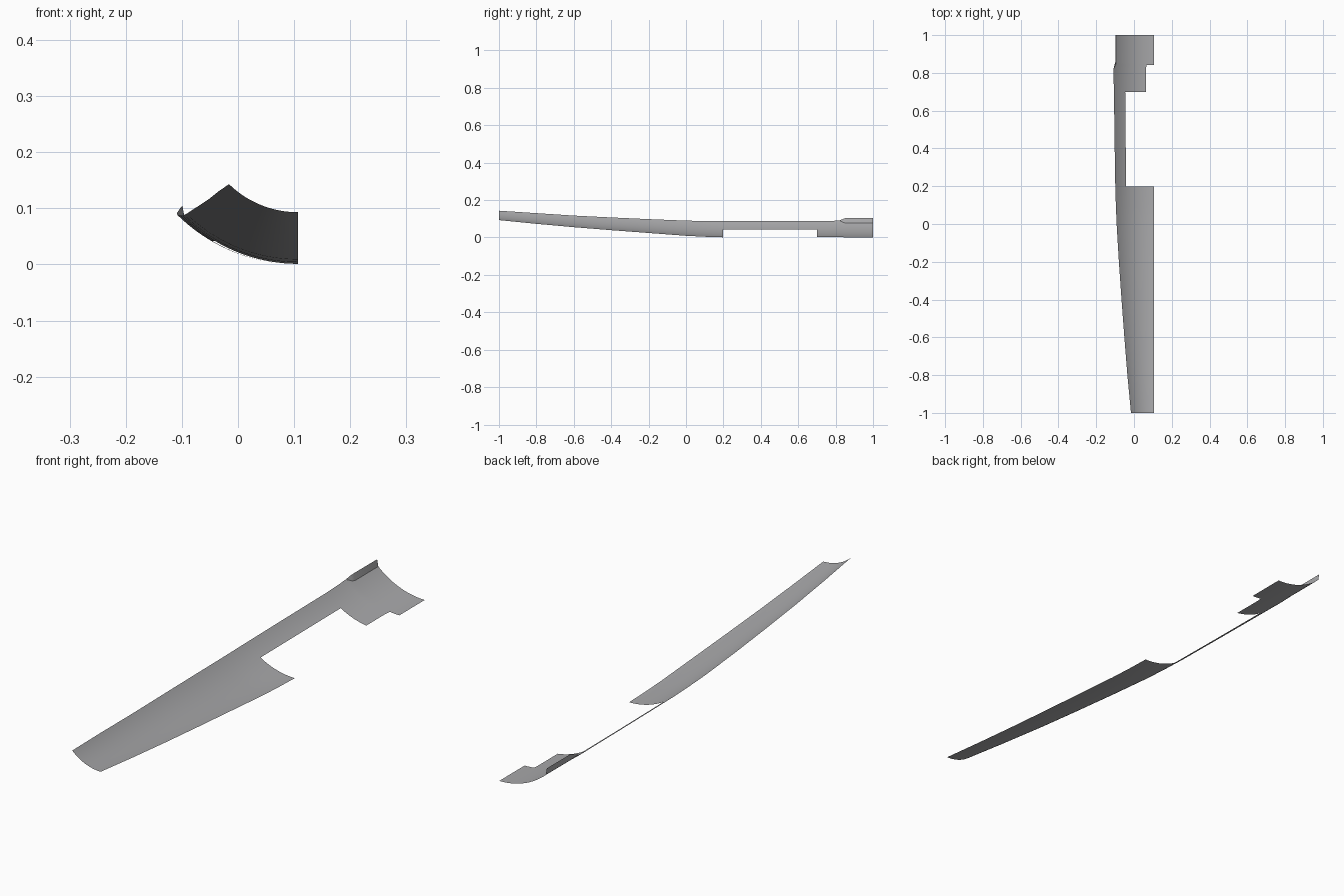
import bpy, bmesh, math

if "Cube" in bpy.data.objects:
    bpy.data.objects.remove(bpy.data.objects["Cube"])

# Stations along the length: y, outer-edge x, outer-edge z, keel z
STATIONS = [
    (-1.0, -.016, .143, .093), (-.8, -.035, .130, .073), (-.6, -.051, .117, .055),
    (-.4, -.066, .107, .039), (-.2, -.080, .098, .024), (0, -.092, .090, .009),
    (.1, -.096, .088, .004), (.198, -.099, .087, .001), (.45, -.103, .087, 0),
    (.70, -.106, .087, 0), (.77, -.108, .088, 0), (.82, -.109, .091, 0),
    (.843, -.097, .080, 0), (.855, -.094, .077, 0), (1.0, -.094, .077, 0)]
KEEL_X, COLS = .107, 25

grey = bpy.data.materials.new("mid_grey")
grey.diffuse_color = (.40, .40, .41, 1)
grey.use_nodes = True
grey.node_tree.nodes["Principled BSDF"].inputs["Base Color"].default_value = grey.diffuse_color


def finish(name, bm):
    mesh = bpy.data.meshes.new(name)
    bm.to_mesh(mesh)
    bm.free()
    mesh.materials.append(grey)
    obj = bpy.data.objects.new(name, mesh)
    bpy.context.collection.objects.link(obj)
    for p in mesh.polygons:
        p.use_smooth = True
    return obj


def section(y, xl, zt, zb):
    """Circular arc from the outer edge down to a level tangent at the keel."""
    d, h = KEEL_X - xl, zt - zb
    r = (d * d + h * h) / (2 * h)
    pts = []
    for i in range(COLS + 1):
        t = d * (1 - i / COLS)
        pts.append((KEEL_X - t, y, zb + r - math.sqrt(r * r - t * t)))
    return pts


# Curved shell with a long side opening and a small rear notch
bm = bmesh.new()
rows = [[bm.verts.new(p) for p in section(*s)] for s in STATIONS]
for k in range(len(rows) - 1):
    mid = (STATIONS[k][0] + STATIONS[k + 1][0]) / 2
    limit = 7 if .198 < mid < .70 else 20 if .70 < mid < .843 else COLS
    for i in range(limit):
        a, b = rows[k], rows[k + 1]
        bm.faces.new((a[i], a[i + 1], b[i + 1], b[i]))
bmesh.ops.delete(bm, geom=[v for v in bm.verts if not v.link_faces], context='VERTS')
finish("curved_shell", bm)

# Upright flange folded up from the rear outer edge
bm = bmesh.new()
low = [bm.verts.new(s[1:2] + s[0:1] + s[2:3]) for s in STATIONS[-4:]]
top = [bm.verts.new(p) for p in ((-.103, .843, .100), (-.099, .855, .104), (-.099, 1, .104))]
bm.faces.new((low[0], low[1], top[0]))
for i in range(2):
    bm.faces.new((low[i + 1], low[i + 2], top[i + 1], top[i]))
finish("rear_flange", bm)
